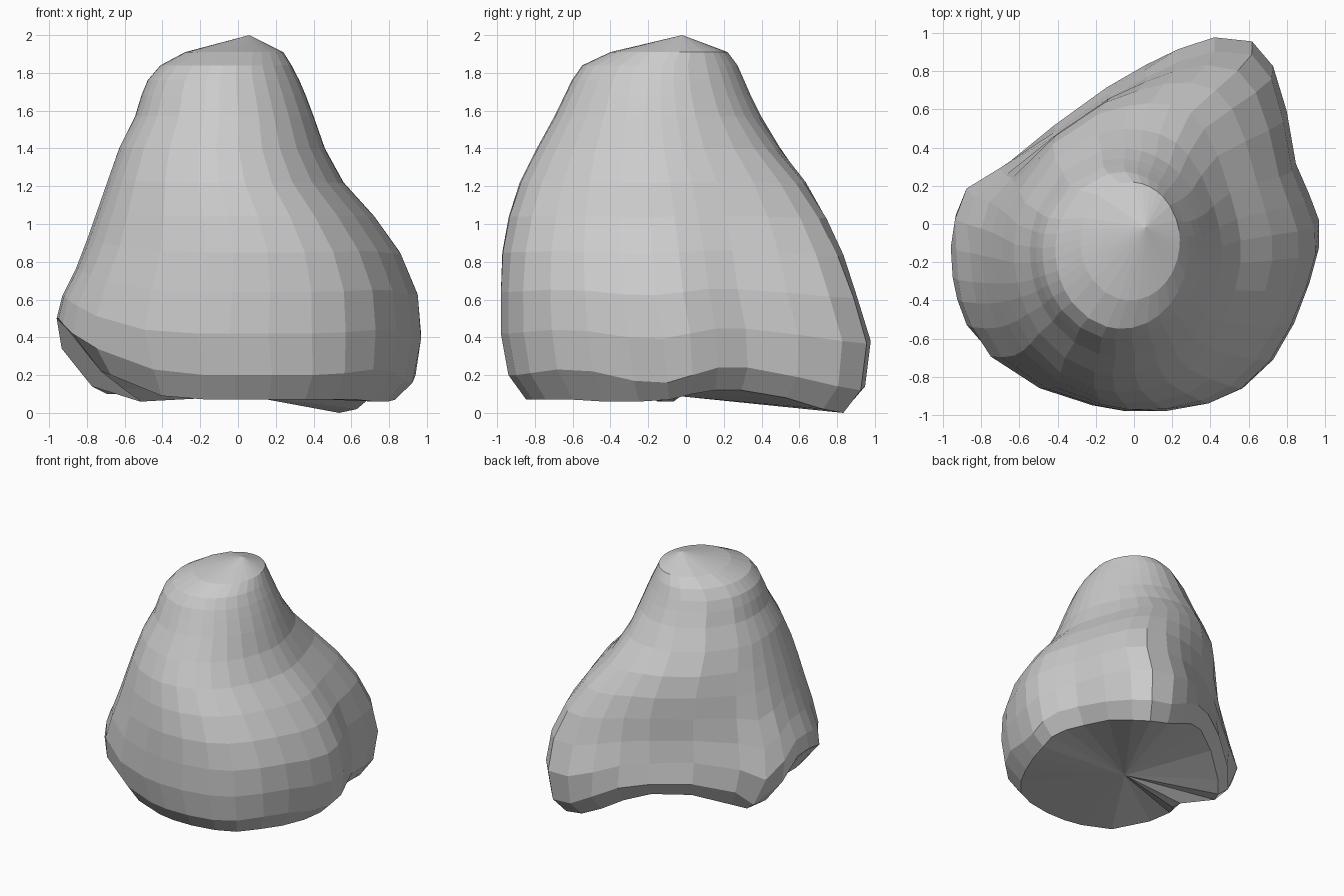
import bpy, bmesh, math

# Widest outline seen from above: x, y, height of the lower crease, height of the rim under it
outline = [
    (-0.88, 0.19, 0.16, 0.10), (-0.72, 0.31, 0.28, 0.15), (-0.43, 0.52, 0.36, 0.24),
    (-0.15, 0.72, 0.36, 0.25), (0.05, 0.84, 0.32, 0.19), (0.23, 0.93, 0.23, 0.10),
    (0.42, 0.98, 0.14, 0.03), (0.62, 0.96, 0.12, 0.00), (0.73, 0.83, 0.14, 0.02),
    (0.80, 0.60, 0.19, 0.08), (0.85, 0.33, 0.24, 0.12), (0.92, 0.17, 0.24, 0.12),
    (0.97, 0.03, 0.20, 0.10), (0.97, -0.12, 0.16, 0.07), (0.92, -0.30, 0.17, 0.06),
    (0.84, -0.51, 0.22, 0.06), (0.73, -0.70, 0.23, 0.07), (0.57, -0.85, 0.21, 0.07),
    (0.39, -0.93, 0.20, 0.07), (0.16, -0.97, 0.20, 0.07), (-0.05, -0.97, 0.20, 0.07),
    (-0.22, -0.94, 0.20, 0.07), (-0.50, -0.85, 0.23, 0.09), (-0.77, -0.68, 0.34, 0.20),
    (-0.88, -0.52, 0.42, 0.22), (-0.94, -0.38, 0.47, 0.13), (-0.97, -0.26, 0.50, 0.06),
    (-0.98, -0.10, 0.50, 0.06), (-0.96, 0.05, 0.34, 0.14)]

# Extents at each height: z, x min, x max, y min, y max
extents = [
    (0.10, -0.82, 0.90, -0.87, 0.94), (0.20, -0.89, 0.94, -0.94, 0.96),
    (0.40, -0.98, 0.97, -0.98, 0.98), (0.60, -0.94, 0.96, -0.98, 0.91),
    (0.80, -0.84, 0.89, -0.98, 0.85), (1.00, -0.77, 0.76, -0.95, 0.76),
    (1.20, -0.70, 0.57, -0.89, 0.65), (1.40, -0.63, 0.46, -0.79, 0.50),
    (1.60, -0.53, 0.39, -0.68, 0.38), (1.73, -0.50, 0.34, -0.62, 0.32),
    (1.83, -0.43, 0.29, -0.57, 0.28), (1.91, -0.28, 0.24, -0.40, 0.22)]


def bounds_at(z):
    z = min(max(z, extents[0][0]), extents[-1][0])
    for a, b in zip(extents, extents[1:]):
        if z <= b[0]:
            t = (z - a[0]) / (b[0] - a[0])
            return [p + (q - p) * t for p, q in zip(a[1:], b[1:])]
    return extents[-1][1:]


def fit(v, lo, hi, new_lo, new_hi):
    return new_lo + (v - lo) / (hi - lo) * (new_hi - new_lo)


def section(z):
    """Blend the lopsided base outline into a round neck, fitted to the extents."""
    w = min(1, max(0, (1.55 - z) / 0.95))
    pts = []
    for x, y, *_ in outline:
        a = math.atan2(y, x)
        pts.append((w * x + (1 - w) * math.cos(a), w * y + (1 - w) * math.sin(a)))
    xs, ys = zip(*pts)
    x0, x1, y0, y1 = bounds_at(z)
    return [(fit(x, min(xs), max(xs), x0, x1), fit(y, min(ys), max(ys), y0, y1))
            for x, y in pts]


bm = bmesh.new()
n = len(outline)

# Rings of the body, following the wavy crease near the bottom
rings = []
for level in (0.20, 0.42, 0.64, 0.85, 1.04, 1.22, 1.40, 1.57, 1.68, 1.76, 1.84, 1.91):
    ring = []
    for i, (_, _, crease, _) in enumerate(outline):
        z = level + (crease - 0.20) * ((1.91 - level) / 1.71) ** 3
        x, y = section(z)[i]
        ring.append(bm.verts.new((x, y, z)))
    rings.append(ring)

# Rim turned in below the crease, deepest at the notch on the left
rim = []
for v, (_, _, crease, low) in zip(rings[0], outline):
    s = 0.90 - 1.2 * max(0, crease - low - 0.14)
    rim.append(bm.verts.new((v.co.x * s, v.co.y * s, low)))
rings.insert(0, rim)

for a, b in zip(rings, rings[1:]):
    for i in range(n):
        j = (i + 1) % n
        bm.faces.new((a[i], a[j], b[j], b[i]))

# Fans closing the peak and the underside
for ring, tip in ((rings[-1], (0.06, -0.02, 2.0)), (rings[0], (0.05, -0.05, 0.09))):
    c = bm.verts.new(tip)
    for i in range(n):
        bm.faces.new((ring[i], ring[(i + 1) % n], c))

bmesh.ops.recalc_face_normals(bm, faces=bm.faces)
mesh = bpy.data.meshes.new("boulder")
bm.to_mesh(mesh)
bm.free()
bpy.context.collection.objects.link(bpy.data.objects.new("boulder", mesh))
